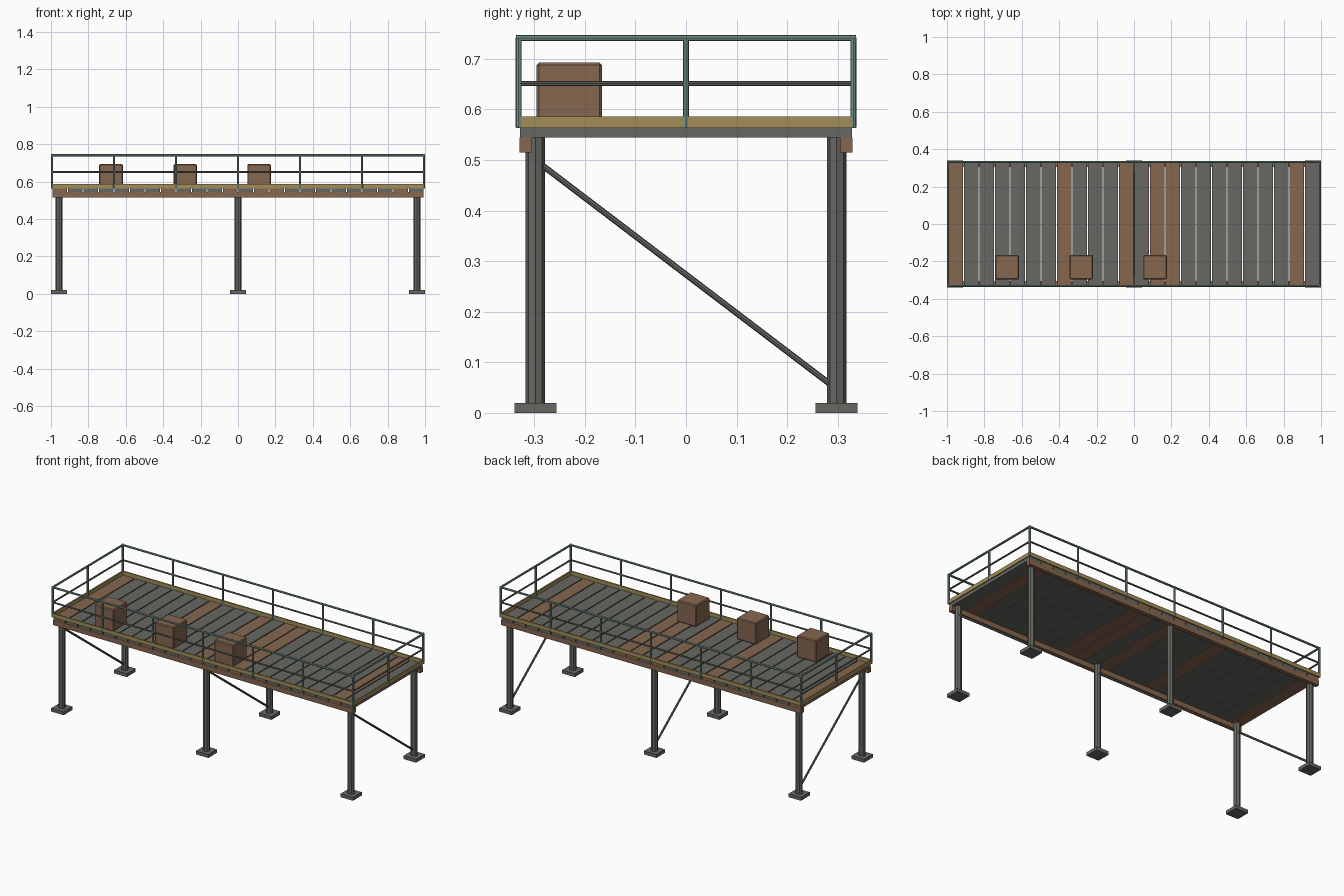
import bpy, bmesh
from mathutils import Vector

cube = bpy.data.objects.get("Cube")
if cube:
    bpy.data.objects.remove(cube, do_unlink=True)


def material(name, rgb):
    m = bpy.data.materials.new(name)
    m.use_nodes = True
    m.diffuse_color = (*rgb, 1)
    m.node_tree.nodes["Principled BSDF"].inputs["Base Color"].default_value = (*rgb, 1)
    return m


STEEL = material("steel grey", (0.135, 0.135, 0.122))
RUST = material("rust brown", (0.24, 0.135, 0.08))
YELLOW = material("dull yellow", (0.36, 0.27, 0.10))
TEAL = material("faded teal", (0.18, 0.30, 0.26))


def finish(name, bm, mat):
    mesh = bpy.data.meshes.new(name)
    bm.to_mesh(mesh)
    bm.free()
    mesh.materials.append(mat)
    obj = bpy.data.objects.new(name, mesh)
    bpy.context.scene.collection.objects.link(obj)
    return obj


def box(name, centre, size, mat, bevel=0):
    bm = bmesh.new()
    bmesh.ops.create_cube(bm, size=1)
    bmesh.ops.scale(bm, vec=size, verts=bm.verts)
    bmesh.ops.translate(bm, vec=centre, verts=bm.verts)
    obj = finish(name, bm, mat)
    if bevel:
        mod = obj.modifiers.new("Bevel", 'BEVEL')
        mod.width = bevel
        mod.segments = 1
    return obj


def bar(name, start, end, radius, mat):
    """Eight-sided bar between two points."""
    start, end = Vector(start), Vector(end)
    axis = end - start
    bm = bmesh.new()
    bmesh.ops.create_cone(bm, cap_ends=True, segments=8, radius1=radius,
                          radius2=radius, depth=axis.length)
    bmesh.ops.rotate(bm, cent=(0, 0, 0), verts=bm.verts,
                     matrix=axis.to_track_quat('Z', 'Y').to_matrix())
    bmesh.ops.translate(bm, vec=(start + end) / 2, verts=bm.verts)
    return finish(name, bm, mat)


DECK = 0.564          # walking surface height
DECK_LOW = 0.545      # underside of planks
RX, RY = 0.994, 0.331  # railing line

# Legs, feet and diagonal braces
LEG_Y = 0.298
for x in (-0.957, 0, 0.957):
    for y in (-LEG_Y, LEG_Y):
        bar("leg", (x, y, 0.01), (x, y, DECK_LOW), 0.019, STEEL)
        box("foot_plate", (x, y, 0.01), (0.083, 0.083, 0.02), STEEL)
    bar("diagonal_brace", (x, -LEG_Y, 0.5), (x, LEG_Y, 0.047), 0.006, STEEL)

# Long side beams
for side in (-1, 1):
    box("side_beam", (0, side * 0.317, 0.53), (1.985, 0.025, 0.03), RUST)

# Deck planks, some of them rusty
COUNT, PITCH = 24, 0.0829
for i in range(COUNT):
    x = (i - (COUNT - 1) / 2) * PITCH
    mat = RUST if i in (0, 7, 11, 13, 14, 22) else STEEL
    box("deck_plank", (x, 0, (DECK + DECK_LOW) / 2),
        (0.077, 0.656, DECK - DECK_LOW), mat)

# Railing: toe boards, mid rails, top rails
TOP, MID, TOE = 0.741, 0.651, 0.575
for side in (-1, 1):
    y = side * RY
    box("long_toe_board", (0, y, TOE), (2 * RX, 0.008, 0.023), YELLOW)
    bar("long_mid_rail", (-RX, y, MID), (RX, y, MID), 0.005, STEEL)
    bar("long_top_rail", (-RX - 0.005, y, TOP), (RX + 0.005, y, TOP), 0.006, TEAL)
    x = side * RX
    box("end_toe_board", (x, 0, TOE), (0.008, 2 * RY, 0.023), YELLOW)
    bar("end_mid_rail", (x, -RY, MID), (x, RY, MID), 0.005, STEEL)
    bar("end_top_rail", (x, -RY - 0.005, TOP), (x, RY + 0.005, TOP), 0.006, TEAL)

# Railing posts
for side in (-1, 1):
    for i in range(-3, 4):
        x = i * RX / 3
        bar("rail_post", (x, side * RY, DECK), (x, side * RY, TOP), 0.006, TEAL)
    bar("rail_post", (side * RX, 0, DECK), (side * RX, 0, TOP), 0.006, TEAL)

# Crates along the front edge
for x in (-0.679, -0.282, 0.113):
    box("crate", (x, -0.231, DECK + 0.0645), (0.127, 0.129, 0.129), RUST, 0.005)
